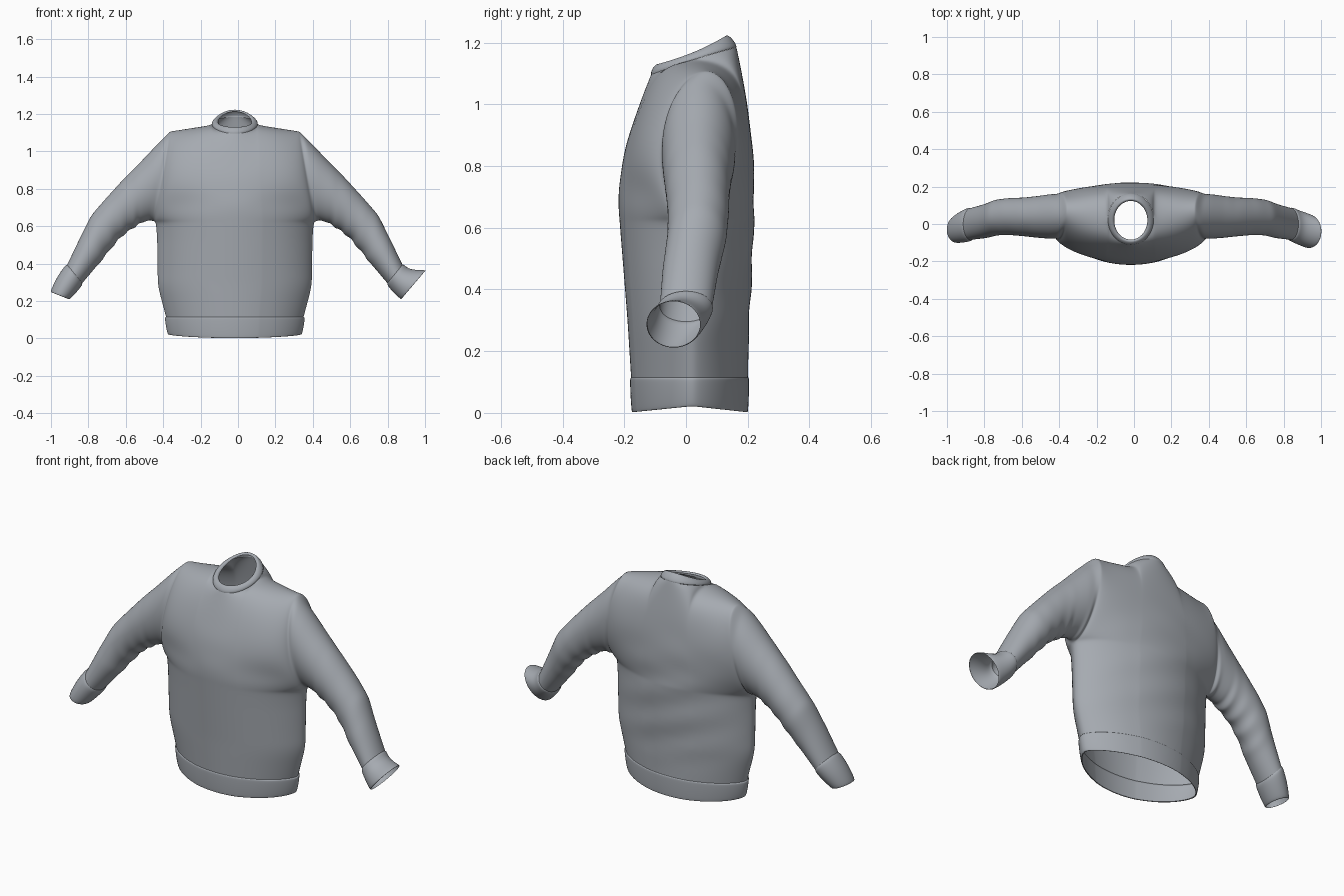
import bpy, bmesh, math
from mathutils import Vector

if "Cube" in bpy.data.objects:
    bpy.data.objects.remove(bpy.data.objects["Cube"], do_unlink=True)

OFFSET = -0.017          # garment hangs slightly off centre
NECK = 0.36              # neck half width as a share of the shoulder width
ARMPIT_Z, ARMPIT_X, SHOULDER_X = 0.62, 0.425, 0.345
STEPS = 10               # rows from armpit to shoulder

wool = bpy.data.materials.new("grey wool")
wool.use_nodes = True
wool.diffuse_color = (0.38, 0.405, 0.44, 1)
bsdf = wool.node_tree.nodes["Principled BSDF"]
bsdf.inputs["Base Color"].default_value = wool.diffuse_color
bsdf.inputs["Roughness"].default_value = 0.8


def mix(a, b, t):
    return a + (b - a) * t


def table(t, pts):
    """Piecewise linear lookup."""
    if t <= pts[0][0]:
        return pts[0][1]
    for (a, p), (b, q) in zip(pts, pts[1:]):
        if t <= b:
            return mix(p, q, (t - a) / (b - a))
    return pts[-1][1]


def grid(bm, rows, closed=False):
    """Skin a list of point rows with quads."""
    vs = [[bm.verts.new((p[0] + OFFSET, p[1], p[2])) for p in r] for r in rows]
    n = len(vs[0])
    for a, b in zip(vs, vs[1:]):
        for i in range(n if closed else n - 1):
            j = (i + 1) % n
            bm.faces.new((a[i], a[j], b[j], b[i]))


def finish(bm, name):
    bmesh.ops.remove_doubles(bm, verts=bm.verts, dist=0.0005)
    bmesh.ops.recalc_face_normals(bm, faces=bm.faces)
    me = bpy.data.meshes.new(name)
    bm.to_mesh(me)
    bm.free()
    me.materials.append(wool)
    me.shade_smooth()
    ob = bpy.data.objects.new(name, me)
    bpy.context.collection.objects.link(ob)
    sub = ob.modifiers.new("smooth", 'SUBSURF')
    sub.levels = sub.render_levels = 2
    return ob


# Torso profiles: front and back depth, half width
FRONT = [(0, -.175), (.11, -.178), (.3, -.19), (.5, -.206), (.7, -.222),
         (.85, -.201), (.97, -.162), (1.095, -.115)]
BACK = [(0, .2), (.25, .203), (.5, .216), (.7, .222), (.82, .22),
        (.95, .207), (1.07, .187), (1.185, .165)]
WIDTH = [(0, .358), (.115, .37), (.28, .414), (.55, .418), (ARMPIT_Z, ARMPIT_X)]

half = [NECK * math.sin(k * math.pi / 10) for k in range(6)]
a0 = math.asin(NECK)
half += [math.sin(mix(a0, math.pi / 2, k / 6)) for k in range(1, 7)]
COLS = [-u for u in half[:0:-1]] + half


def depth(z, s):
    return table(z, FRONT if s < 0 else BACK)


def lens(u):
    """Flattened cross-section that comes to a soft point at the side seams."""
    return max(0, 1 - u * u) ** .66


def folds(u, z, s):
    """Shallow drapery, fading out at seams."""
    fade = max(0, 1 - u * u) * max(0, min(1, (z - .14) * 5, (1.0 - z) * 5))
    if s > 0:
        return .004 * fade * math.sin(34 * z + 5 * u)
    return .05 * fade * u * u * math.exp(-((z - .72) / .05) ** 2)


def lower_point(u, z, s):
    y = mix(.02, depth(z, s), lens(u))
    return Vector((u * table(z, WIDTH), y + folds(u, z, s), z))


def neck_height(sn, front, side, back):
    return side + (back - front) / 2 * sn + ((back + front) / 2 - side) * sn * sn


def neck_sine(u):
    return math.sqrt(max(0, 1 - (u / NECK) ** 2))


def upper_point(u, k, s):
    phi = k * math.pi / STEPS
    v, sphi = (1 - math.cos(phi)) / 2, math.sin(phi)
    out = max(0, (abs(u) - NECK) / (1 - NECK))
    sn = neck_sine(u)
    top = neck_height(s * sn, 1.095, 1.145, 1.185) if out == 0 else 1.145 - .035 * out
    z = mix(ARMPIT_Z, top, v)
    # the armhole is round, and its fullness eases in across the chest
    fullness = mix(sphi * sphi, sphi, abs(u) ** 6)
    edge = mix(.02, .025 + .04 * out, v) + s * .122 * fullness
    w = (1 - sphi) ** 2 if v > .5 else 0
    y = mix(edge, depth(z, s), mix(lens(u), sn, w)) + folds(u, z, s)
    return Vector((u * mix(ARMPIT_X, SHOULDER_X, v), y, z))


# Sleeve sections: upper x, upper z, lower x, lower z, centre y, half depth
SLEEVE = [(.345, 1.11, .425, .62, .042, .122),
          (.42, 1.035, .455, .63, .04, .12),
          (.50, .95, .50, .615, .038, .113),
          (.59, .86, .55, .585, .038, .105),
          (.69, .75, .61, .54, .04, .1),
          (.768, .66, .665, .475, .035, .097),
          (.83, .535, .73, .395, .015, .092),
          (.897, .395, .815, .295, 0, .086)]


def sleeve_ring(sec, side, grow=0.0, fold=0.0):
    ux, uz, lx, lz, cy, hy = sec
    up, lo = Vector((ux, 0, uz)), Vector((lx, 0, lz))
    d = (up - lo).normalized() * grow
    up, lo = up + d, lo - d
    ring = []
    for i in range(2 * STEPS):
        phi = i * math.pi / STEPS
        v = (1 - math.cos(phi)) / 2
        p = lo.lerp(up, v + fold * (1 - v))
        p.y = cy - (hy + grow) * math.sin(phi)
        ring.append(Vector((side * p.x, p.y, p.z)))
    return ring


# Shell: front and back panels welded to both sleeves
bm = bmesh.new()
for s in (-1, 1):
    rows = [[lower_point(u, mix(.115, ARMPIT_Z, j / 11), s) for u in COLS]
            for j in range(11)]
    rows += [[upper_point(u, k, s) for u in COLS] for k in range(STEPS + 1)]
    grid(bm, rows)
for side in (-1, 1):
    armhole = [upper_point(side, k, -1) for k in range(STEPS + 1)]
    armhole += [upper_point(side, k, 1) for k in range(STEPS - 1, 0, -1)]
    rings = [armhole]
    for i, (a, b) in enumerate(zip(SLEEVE, SLEEVE[1:])):
        for j in range(1, 4):
            sec = [mix(p, q, j / 3) for p, q in zip(a, b)]
            crease = .03 * math.sin(2.1 * (3 * i + j)) if 1 < i < 6 else 0
            rings.append(sleeve_ring(sec, side, fold=crease))
    grid(bm, rings, True)
finish(bm, "sweater_shell")

# Hem band, a little proud of the torso and rising to the side seams
bm = bmesh.new()
rows = []
for z, grow in ((.115, 1), (.112, 1.015), (.104, 1.02), (.06, 1.02),
                (.012, 1.01), (0, 1.0), (.004, .98)):
    row = []
    for s, cols in ((-1, COLS), (1, COLS[-2:0:-1])):
        for u in cols:
            p = lower_point(u, z, s)
            p.x, p.y = p.x * grow, .02 + (p.y - .02) * grow
            p.z += .02 * (1 - lens(u)) * (1 - z / .115)
            row.append(p)
    rows.append(row)
grid(bm, rows, True)
finish(bm, "hem_band")

# Cuffs: the left one is flared and turned up
CUFF_ENDS = {"right": (-1, [(.948, .325, .85, .25, -.015, .08),
                            (.988, .25, .883, .208, -.03, .073)]),
             "left": (1, [(.93, .362, .845, .255, -.015, .085),
                          (1.023, .367, .887, .207, -.04, .093)])}
for name, (side, ends) in CUFF_ENDS.items():
    bm = bmesh.new()
    seam = SLEEVE[-1]
    nxt = [mix(p, q, .12) for p, q in zip(seam, ends[0])]
    rings = [sleeve_ring(seam, side), sleeve_ring(nxt, side, .007),
             sleeve_ring(ends[0], side, .006), sleeve_ring(ends[1], side),
             sleeve_ring(ends[1], side, -.006)]
    grid(bm, rings, True)
    finish(bm, name + "_cuff")

# Collar: ribbed ring standing higher at the back
neck_cols = [u for u in COLS if abs(u) <= NECK + 1e-6]
bm = bmesh.new()
rows = []
for rx, ry, cy, front, mid, back in ((.1242, .14, .025, 1.095, 1.145, 1.185),
                                     (.125, .141, .025, 1.104, 1.152, 1.191),
                                     (.116, .131, .024, 1.122, 1.164, 1.21),
                                     (.098, .113, .02, 1.133, 1.17, 1.23),
                                     (.09, .105, .02, 1.122, 1.158, 1.214)):
    row = []
    for s, cols in ((-1, neck_cols), (1, neck_cols[-2:0:-1])):
        for u in cols:
            sn = s * neck_sine(u)
            row.append((u / NECK * rx, cy + ry * sn, neck_height(sn, front, mid, back)))
    rows.append(row)
grid(bm, rows, True)
finish(bm, "collar")
